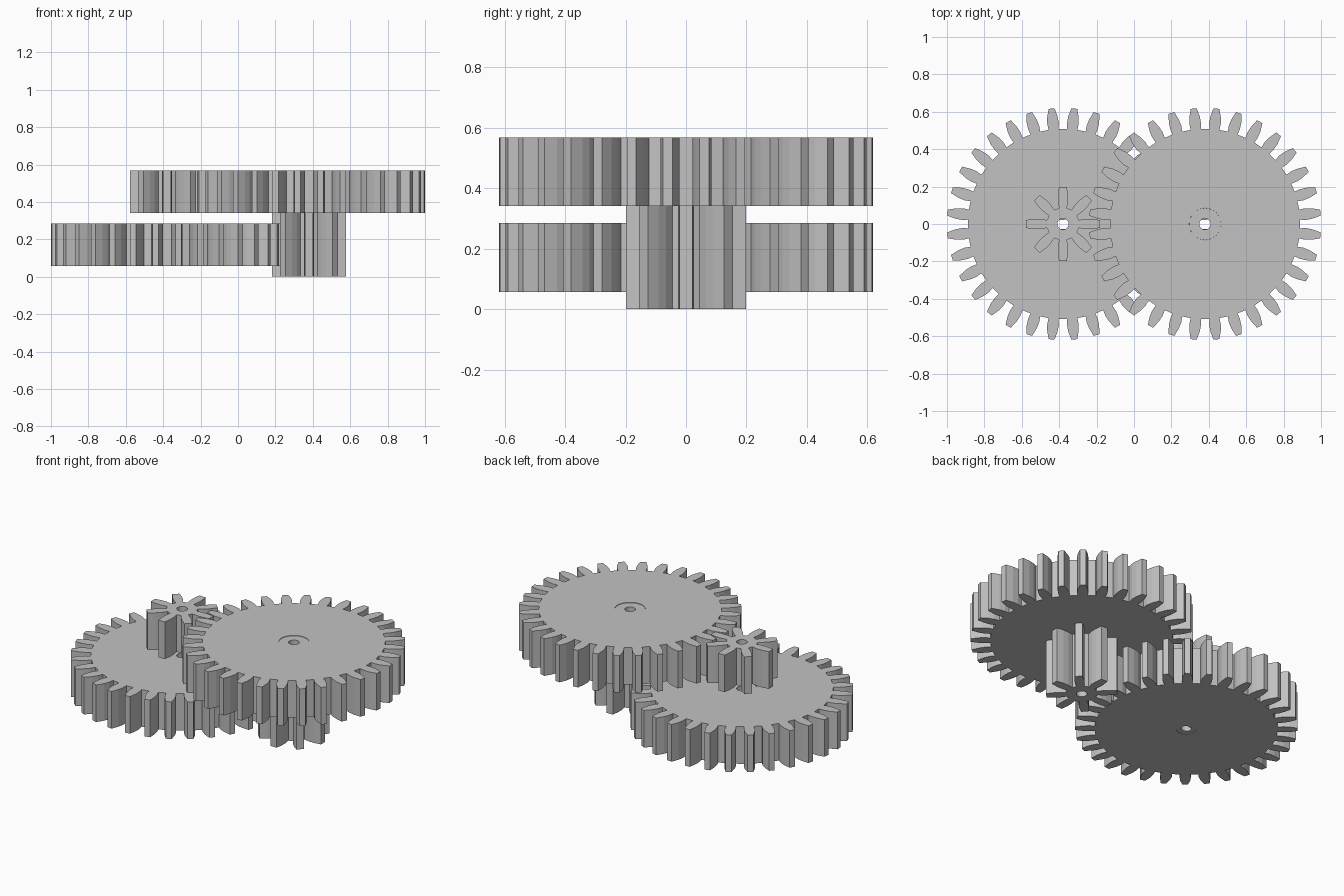
import bpy, bmesh
from math import cos, sin, pi, tau
from mathutils import Vector

old = bpy.data.objects.get("Cube")
if old:
    bpy.data.objects.remove(old, do_unlink=True)

# Single grey material
grey = bpy.data.materials.new("plain_grey")
grey.use_nodes = True
colour = (0.54, 0.54, 0.54, 1)
grey.diffuse_color = colour
grey.node_tree.nodes["Principled BSDF"].inputs["Base Color"].default_value = colour


def circle(radius, count=40):
    return [(radius * cos(tau * i / count), radius * sin(tau * i / count))
            for i in range(count)]


def toothed(teeth, flank, phase):
    """Outline of a gear; flank lists (radius, half width) from root to tip."""
    side = [(r, -w) for r, w in flank] + [(r, w) for r, w in reversed(flank)]
    points = []
    for i in range(teeth):
        a = tau * (i + phase) / teeth
        points += [(r * cos(a) - w * sin(a), r * sin(a) + w * cos(a)) for r, w in side]
    return points


def plate(name, loops, x, low, high, taper=None):
    """Extrude nested outlines; taper = (radius at top, radius at bottom)."""
    curve = bpy.data.curves.new(name + "_outline", "CURVE")
    curve.dimensions = "2D"
    curve.fill_mode = "BOTH"
    curve.extrude = (high - low) / 2
    for loop in loops:
        spline = curve.splines.new("POLY")
        spline.points.add(len(loop) - 1)
        for p, (px, py) in zip(spline.points, loop):
            p.co = (px, py, 0, 1)
        spline.use_cyclic_u = True
    source = bpy.data.objects.new(name + "_outline", curve)
    bpy.context.scene.collection.objects.link(source)
    bpy.context.view_layer.update()
    mesh = bpy.data.meshes.new_from_object(
        source.evaluated_get(bpy.context.evaluated_depsgraph_get()))
    bpy.data.objects.remove(source, do_unlink=True)
    bpy.data.curves.remove(curve)

    bm = bmesh.new()
    bm.from_mesh(mesh)
    bmesh.ops.remove_doubles(bm, verts=bm.verts, dist=0.0001)
    if taper:
        top, bottom = taper
        for v in bm.verts:
            if v.co.z < 0 and abs(v.co.xy.length - top) < 0.002:
                v.co.x *= bottom / top
                v.co.y *= bottom / top
    bmesh.ops.recalc_face_normals(bm, faces=bm.faces)
    for f in bm.faces:
        f.smooth = False
    bm.to_mesh(mesh)
    bm.free()
    mesh.name = name
    mesh.materials.clear()
    mesh.materials.append(grey)
    obj = bpy.data.objects.new(name, mesh)
    obj.location = Vector((x, 0, (low + high) / 2))
    bpy.context.scene.collection.objects.link(obj)
    return obj


# Tooth profiles
wheel = toothed(32, [(0.508, 0.027), (0.54, 0.031), (0.575, 0.028), (0.62, 0.016)], 0.5)
pinion = toothed(8, [(0.085, 0.021), (0.12, 0.027), (0.155, 0.027), (0.198, 0.021)], 0)
AXLE, HUB_TOP, HUB_BOTTOM, AXIS = 0.03, 0.085, 0.058, 0.38
RECESS = 0.003
hub_taper = (HUB_TOP, HUB_BOTTOM)

# Large wheels with slightly recessed tapered hubs
for side, x, low, high in (("right", -AXIS, 0.057, 0.285), ("left", AXIS, 0.341, 0.569)):
    plate(side + "_wheel", [wheel, circle(HUB_TOP)], x, low, high, hub_taper)
    plate(side + "_hub", [circle(HUB_TOP), circle(AXLE)], x,
          low + RECESS, high - RECESS, hub_taper)

# Small pinions: one floats above its wheel, one hangs below
plate("right_pinion", [pinion, circle(AXLE)], -AXIS, 0.341, 0.569)
plate("left_pinion", [pinion, circle(AXLE)], AXIS, 0, 0.341)
